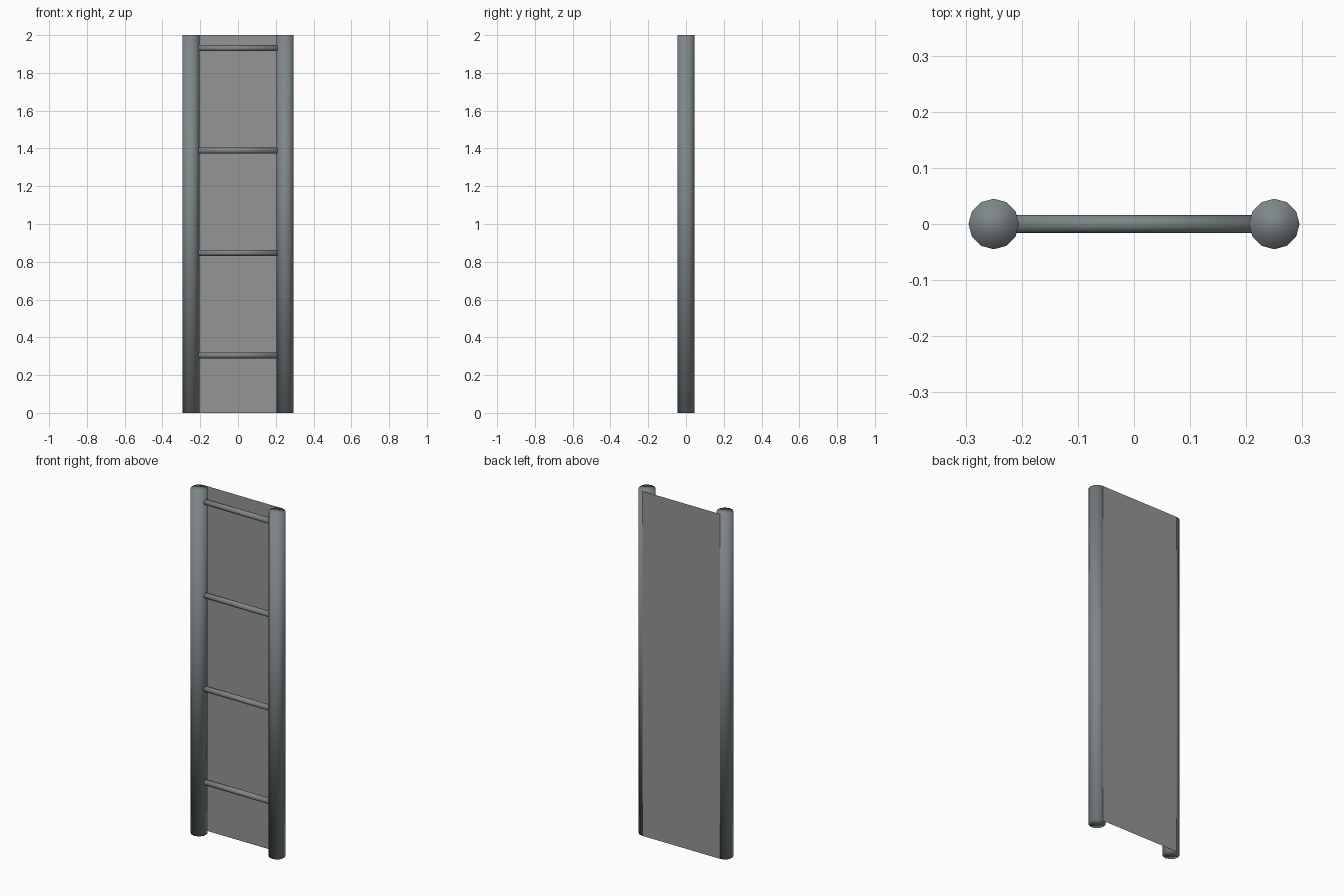
import bpy, math

if "Cube" in bpy.data.objects:
    bpy.data.objects.remove(bpy.data.objects["Cube"])


def material(name, rgb):
    m = bpy.data.materials.new(name)
    m.diffuse_color = (*rgb, 1.0)
    m.use_nodes = True
    m.node_tree.nodes["Principled BSDF"].inputs["Base Color"].default_value = m.diffuse_color
    return m


metal = material("blue_grey_metal", (0.21, 0.24, 0.25))
grey = material("plain_grey", (0.30, 0.30, 0.30))


def rod(name, radius, length, loc, rot=(0, 0, 0), sides=12):
    # fully smooth rod, caps included, so shading rolls over the ends
    bpy.ops.mesh.primitive_cylinder_add(vertices=sides, radius=radius, depth=length,
                                        location=loc, rotation=rot)
    ob = bpy.context.object
    ob.name = name
    ob.data.materials.append(metal)
    bpy.ops.object.shade_smooth()
    return ob


# upright rails
for side, x in (("left", -0.25), ("right", 0.25)):
    rod(side + "_rail", 0.045, 2.0, (x, 0, 1.0))

# rungs
for i in range(4):
    rod("rung_%d" % (i + 1), 0.016, 0.42, (0, 0, 0.305 + 0.542 * i),
        (0, math.pi / 2, 0))

# thin backing sheet touching the rear of the rails
bpy.ops.mesh.primitive_plane_add(size=1, location=(0, 0.0445, 1.0),
                                 rotation=(math.pi / 2, 0, 0))
sheet = bpy.context.object
sheet.name = "back_sheet"
sheet.scale = (0.5, 2.0, 1)
sheet.data.materials.append(grey)
